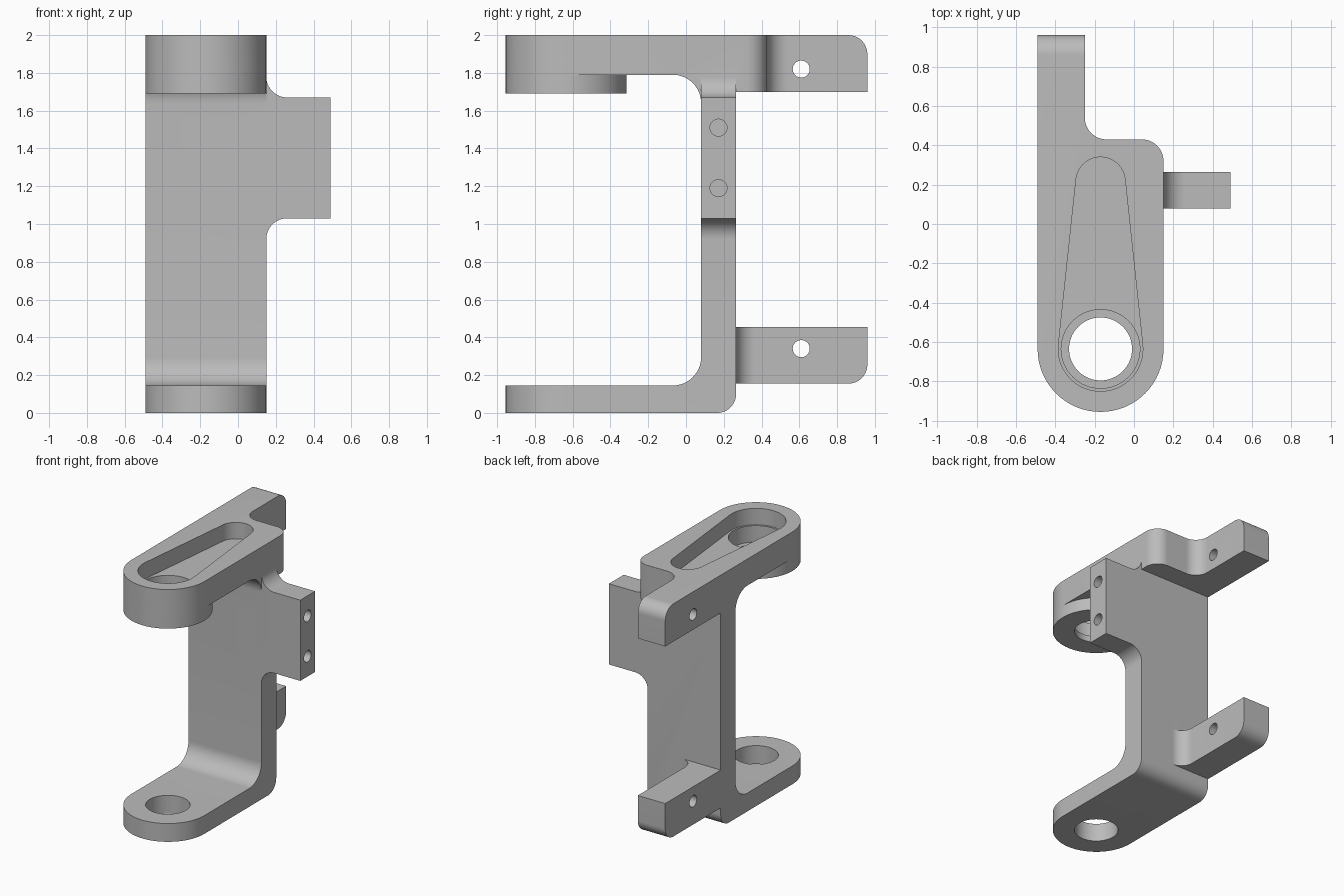
import bpy, bmesh, math
from mathutils import Vector

if "Cube" in bpy.data.objects:
    bpy.data.objects.remove(bpy.data.objects["Cube"])

grey = bpy.data.materials.new("plain grey")
grey.use_nodes = True
colour = (0.5, 0.5, 0.5, 1)
grey.diffuse_color = colour
grey.node_tree.nodes["Principled BSDF"].inputs["Base Color"].default_value = colour


def rounded(corners, steps=16):
    """Outline from corners (u, v[, radius]); convex or concave corners are filleted."""
    out = []
    for i, c in enumerate(corners):
        p = Vector(c[:2])
        if len(c) < 3:
            out.append(p)
            continue
        a = (Vector(corners[i - 1][:2]) - p).normalized()
        b = (Vector(corners[(i + 1) % len(corners)][:2]) - p).normalized()
        r = c[2]
        reach = r / math.tan(a.angle(b) / 2)
        centre = p + (a + b).normalized() * math.hypot(r, reach)
        start, end = p + a * reach - centre, p + b * reach - centre
        sweep = math.atan2(start.x * end.y - start.y * end.x, start.dot(end))
        base = math.atan2(start.y, start.x)
        for k in range(steps + 1):
            t = base + sweep * k / steps
            out.append(centre + r * Vector((math.cos(t), math.sin(t))))
    return [p for i, p in enumerate(out) if (p - out[i - 1]).length > 1e-4]


def circle(u, v, r):
    return rounded([(u - r, v - r, r), (u + r, v - r, r), (u + r, v + r, r), (u - r, v + r, r)])


def prism(name, outline, axis, low, high):
    """Extrude an outline along x (outline in yz), y (in xz) or z (in xy)."""
    place = {"x": lambda u, v, w: (w, u, v),
             "y": lambda u, v, w: (u, w, v),
             "z": lambda u, v, w: (u, v, w)}[axis]
    bm = bmesh.new()
    face = bm.faces.new([bm.verts.new(place(p[0], p[1], low)) for p in outline])
    new = bmesh.ops.extrude_face_region(bm, geom=[face])["geom"]
    move = Vector(place(0, 0, high - low))
    bmesh.ops.translate(bm, vec=move, verts=[g for g in new if isinstance(g, bmesh.types.BMVert)])
    bmesh.ops.recalc_face_normals(bm, faces=bm.faces)
    mesh = bpy.data.meshes.new(name)
    bm.to_mesh(mesh)
    bm.free()
    mesh.materials.append(grey)
    obj = bpy.data.objects.new(name, mesh)
    bpy.context.collection.objects.link(obj)
    return obj


def combine(target, tool, operation):
    """Apply a boolean and discard the tool."""
    mod = target.modifiers.new("boolean", "BOOLEAN")
    mod.operation, mod.solver, mod.object = operation, "EXACT", tool
    bpy.context.view_layer.objects.active = target
    bpy.ops.object.modifier_apply(modifier=mod.name)
    bpy.data.objects.remove(tool)


LEFT, RIGHT, MID = -0.49, 0.15, -0.17
FRONT, BACK, BORE_Y = -0.955, 0.96, -0.635
PLATE_F, PLATE_B = 0.08, 0.265
ARM_X = -0.25

# Main body: side profile trimmed by the plan outline
bracket = prism("bracket_body", rounded([
    (-1.1, 0), (PLATE_B, 0, 0.1), (PLATE_B, 1.7), (BACK, 1.7), (BACK, 2, 0.1),
    (-1.1, 2), (-1.1, 1.79), (PLATE_F, 1.79, 0.15), (PLATE_F, 0.145, 0.15), (-1.1, 0.145)]),
    "x", LEFT - 0.1, RIGHT + 0.1)
combine(bracket, prism("plan", rounded([
    (LEFT, FRONT, 0.32), (RIGHT, FRONT, 0.32), (RIGHT, 0.43, 0.11),
    (ARM_X, 0.43, 0.11), (ARM_X, BACK + 0.1), (LEFT, BACK + 0.1)]), "z", -0.1, 2.1), "INTERSECT")

# Lower rear arm with a fillet against the plate
arm = prism("lower_arm", rounded([
    (LEFT, 0.15), (-0.05, 0.15), (-0.05, PLATE_B), (ARM_X, PLATE_B, 0.1),
    (ARM_X, BACK + 0.1), (LEFT, BACK + 0.1)]), "z", 0, 0.6)
combine(arm, prism("arm_side", rounded([
    (0.1, 0.155), (BACK, 0.155, 0.1), (BACK, 0.455), (0.1, 0.455)]), "x", -0.6, 0.1), "INTERSECT")
combine(bracket, arm, "UNION")

# Boss under the upper arm
combine(bracket, prism("boss", circle(MID, BORE_Y, 0.32), "z", 1.69, 1.84), "UNION")

# Side tab with filleted root
combine(bracket, prism("side_tab", rounded([
    (0.05, 0.92), (RIGHT, 0.92), (RIGHT, 1.03, 0.11), (0.49, 1.03), (0.49, 1.67),
    (RIGHT, 1.67, 0.11), (RIGHT, 1.78), (0.05, 1.78)]), "y", PLATE_F, PLATE_B), "UNION")


# Tapered pocket in the upper arm
def arc(y, r, start, end, steps=32):
    angles = [start + (end - start) * k / steps for k in range(steps + 1)]
    return [(MID + r * math.cos(t), y + r * math.sin(t)) for t in angles]


lean = math.asin(0.09 / 0.85)
pocket = (arc(0.215, 0.125, lean, math.pi - lean)
          + arc(BORE_Y, 0.215, math.pi - lean, 2 * math.pi + lean))
combine(bracket, prism("pocket", pocket, "z", 1.87, 2.1), "DIFFERENCE")

# Counterbore and the two aligned bores
combine(bracket, prism("counterbore", circle(MID, BORE_Y, 0.2), "z", 1.74, 2.1), "DIFFERENCE")
combine(bracket, prism("bore", circle(MID, BORE_Y, 0.16), "z", -0.1, 2.1), "DIFFERENCE")

# Cross holes in the rear arms and blind holes in the tab end
for z in (0.34, 1.82):
    combine(bracket, prism("arm_hole", circle(0.61, z, 0.045), "x", -0.6, -0.1), "DIFFERENCE")
for z in (1.19, 1.51):
    combine(bracket, prism("tab_hole", circle(0.172, z, 0.045), "x", 0.22, 0.6), "DIFFERENCE")

bpy.ops.object.select_all(action="DESELECT")
bracket.select_set(True)
bpy.context.view_layer.objects.active = bracket
bpy.ops.object.shade_smooth_by_angle(angle=math.radians(30))
